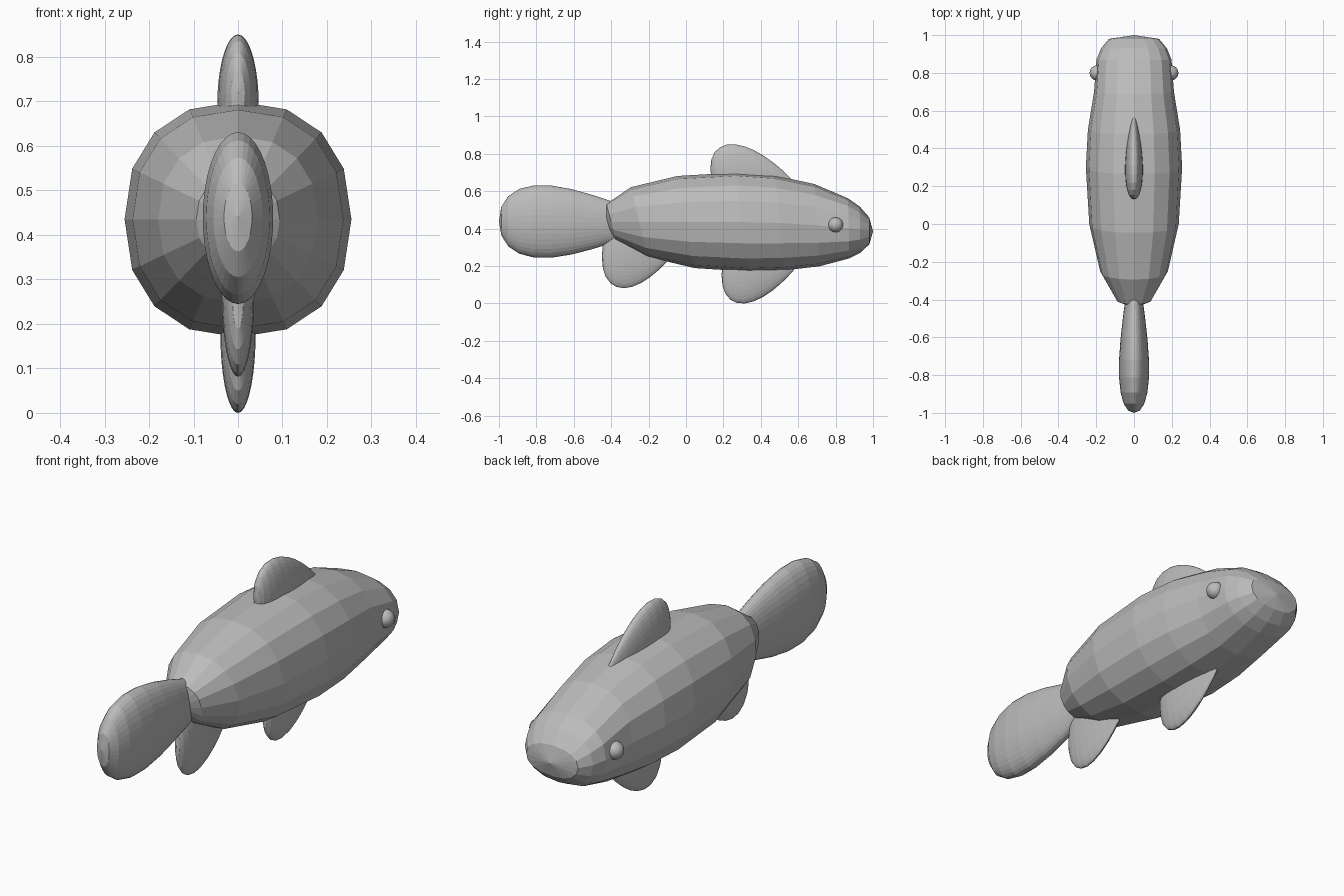
import bpy, bmesh, math

cube = bpy.data.objects.get("Cube")
if cube:
    bpy.data.objects.remove(cube, do_unlink=True)

grey = bpy.data.materials.new("plain grey")
grey.use_nodes = True
colour = (0.5, 0.5, 0.5, 1)
grey.diffuse_color = colour
grey.node_tree.nodes["Principled BSDF"].inputs["Base Color"].default_value = colour


def signed_power(value, power):
    return math.copysign(abs(value) ** power, value)


def loft(name, rings, sides, power, tail_tip, head_tip):
    """Skin rounded rings of (y, z, half height, half width, lean) from tail to head.
    Each end closes to a (y, z) tip on the centre plane."""
    bm = bmesh.new()
    loops = []
    for y, z, height, width, lean in rings:
        loop = []
        for i in range(sides):
            angle = math.tau * i / sides
            across = signed_power(math.sin(angle), power)
            up = signed_power(math.cos(angle), power)
            loop.append(bm.verts.new((width * across, y - lean * up, z + height * up)))
        loops.append(loop)
    for back, front in zip(loops, loops[1:]):
        for i in range(sides):
            bm.faces.new((back[i - 1], back[i], front[i], front[i - 1]))
    for loop, tip in ((loops[0], tail_tip), (loops[-1], head_tip)):
        point = bm.verts.new((0, *tip))
        for i in range(sides):
            bm.faces.new((loop[i - 1], loop[i], point))
    bmesh.ops.recalc_face_normals(bm, faces=bm.faces)
    mesh = bpy.data.meshes.new(name)
    bm.to_mesh(mesh)
    bm.free()
    mesh.materials.append(grey)
    bpy.context.collection.objects.link(bpy.data.objects.new(name, mesh))


def body_ring(y):
    """Oval body section: rounded off at both ends, with a broad, drooping head."""
    along = (y - 0.28) / 0.72
    size = (1 - along ** 2) ** 0.45
    breadth = size if y < 0.8 else math.sqrt(size)
    droop = 0.05 * max(along, 0) ** 2
    lean = 0.05 * size * (1 - y)
    return y, 0.435 - droop, 0.265 * size, 0.255 * breadth, lean


def fin(name, tail_tip, head_tip, height, width, taper, steps=14):
    """Thin teardrop, blunt towards the tail and drawn out towards the head."""
    bluntness = 0.45

    def swell(u):
        return u ** bluntness * (1 - u) ** taper

    fullest = swell(bluntness / (bluntness + taper))
    rings = []
    for i in range(1, steps):
        u = (1 - math.cos(math.pi * i / steps)) / 2
        y, z = (a + (b - a) * u for a, b in zip(tail_tip, head_tip))
        size = swell(u) / fullest
        rings.append((y, z, height * size, width * size, 0))
    loft(name, rings, 36, 1, tail_tip, head_tip)


# Faceted body with a blunt snout
stations = (-0.4, -0.25, 0, 0.3, 0.5, 0.7, 0.87, 0.93, 0.98)
loft("body", [body_ring(y) for y in stations], 16, 0.88, (-0.44, 0.43), (1, 0.385))

# Tail paddle, running forward into the body
fin("tail_fin", (-1, 0.44), (0, 0.43), height=0.195, width=0.08, taper=1.5)

# Back fin and two belly fins, half sunk into the body
fin("dorsal_fin", (0.13, 0.72), (0.6, 0.62), height=0.16, width=0.047, taper=0.9)
fin("front_belly_fin", (0.19, 0.15), (0.63, 0.25), height=0.18, width=0.04, taper=0.9)
fin("rear_belly_fin", (-0.45, 0.25), (-0.03, 0.32), height=0.19, width=0.037, taper=0.9)

# Bead eyes on both cheeks
for side, label in ((1, "left"), (-1, "right")):
    bpy.ops.mesh.primitive_uv_sphere_add(segments=24, ring_count=16, radius=0.04,
                                         location=(side * 0.195, 0.8, 0.42))
    eye = bpy.context.object
    eye.name = label + "_eye"
    eye.data.materials.append(grey)
    bpy.ops.object.shade_smooth()
